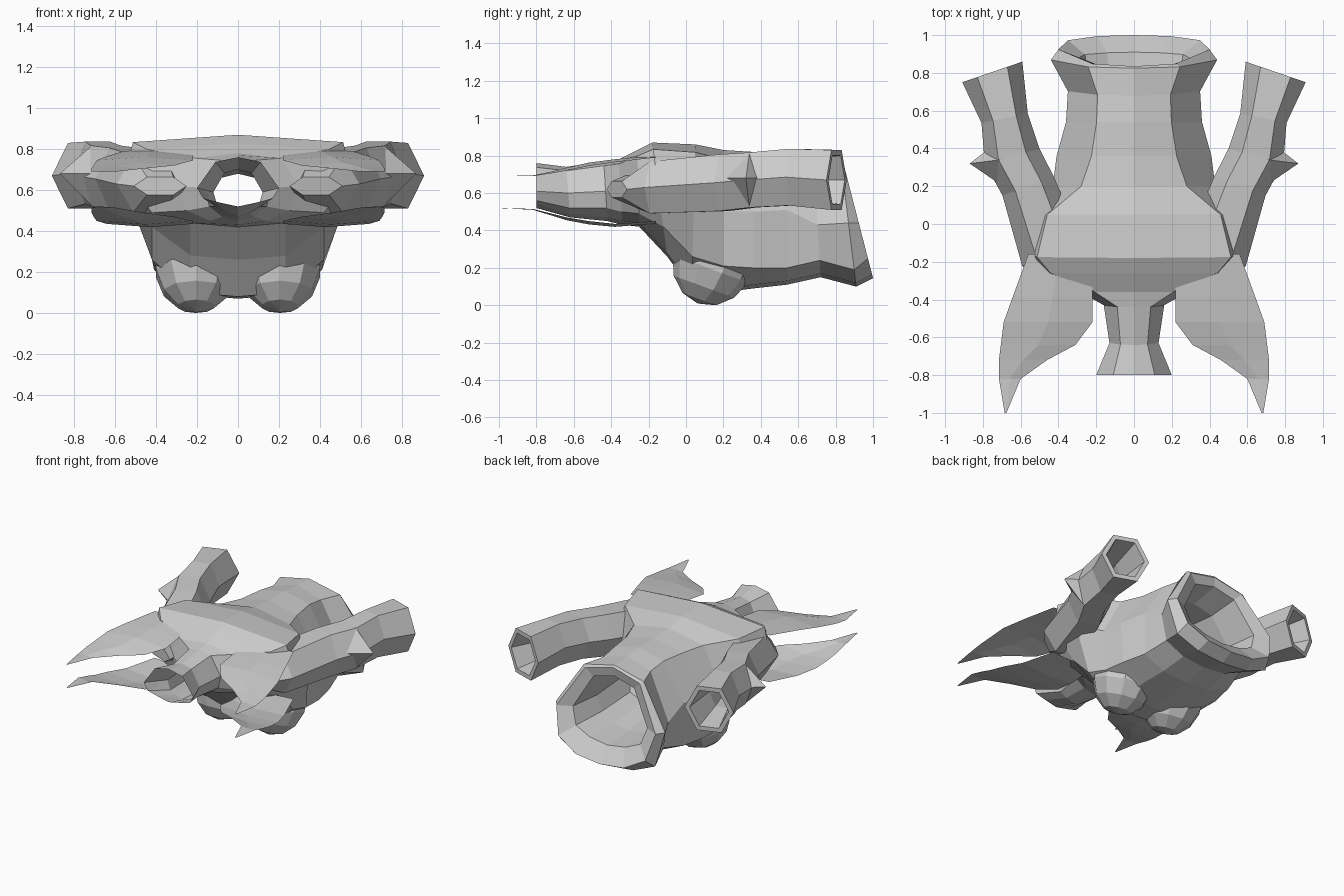
import bpy, bmesh
from math import sin, cos, pi
from mathutils import Matrix

if "Cube" in bpy.data.objects:
    bpy.data.objects.remove(bpy.data.objects["Cube"])


def finish(name, bm, mirror=False):
    bmesh.ops.recalc_face_normals(bm, faces=bm.faces)
    me = bpy.data.meshes.new(name)
    bm.to_mesh(me)
    bm.free()
    ob = bpy.data.objects.new(name, me)
    bpy.context.collection.objects.link(ob)
    if mirror:
        ob.modifiers.new("Mirror", 'MIRROR').use_mirror_merge = False
    return ob


def loft(bm, rings, closed=False, cap_first=False, cap_last=False):
    vs = [[bm.verts.new(p) for p in r] for r in rings]
    pairs = list(zip(vs, vs[1:])) + ([(vs[-1], vs[0])] if closed else [])
    n = len(vs[0])
    for a, b in pairs:
        for i in range(n):
            j = (i + 1) % n
            bm.faces.new((a[i], a[j], b[j], b[i]))
    if cap_first:
        bm.faces.new(vs[0])
    if cap_last:
        bm.faces.new(vs[-1])


def section(yt, yb, w, zt, zs, wl, zl, zb, flat=.55):
    """Ten sided symmetric ring, leaning from yt at the top to yb at the bottom."""
    half = [(0, zt), (flat * w, zt - .15 * (zt - zs)), (w, zs),
            (wl, zl), (.55 * wl, zb + .02), (0, zb)]
    pts = half + [(-x, z) for x, z in half[-2:0:-1]]
    return [(x, yt + (yb - yt) * (zt - z) / (zt - zb), z) for x, z in pts]


# Hollow body: front nozzle, shoulders, belly, flared rear lip, inner tunnel
nozzle = [(-.80, -.80, .20, .76, .61, .17, .56, .52),
          (-.64, -.62, .13, .74, .60, .11, .52, .47),
          (-.44, -.42, .16, .77, .61, .14, .52, .45)]
hull = [(-.36, -.34, .30, .78, .62, .25, .50, .43, .7),
        (-.26, -.25, .52, .83, .62, .42, .49, .42, .85),
        (-.18, -.10, .57, .87, .63, .42, .42, .26, .9),
        (.05, .03, .54, .86, .58, .42, .26, .08, .85),
        (.20, .20, .43, .83, .50, .41, .21, .07, .65),
        (.36, .36, .41, .82, .50, .40, .20, .09),
        (.54, .54, .36, .82, .51, .36, .20, .11),
        (.68, .72, .35, .81, .43, .32, .24, .15)]
lip = [(.825, .91, .44, .80, .44, .38, .19, .10),
       (.835, 1.0, .40, .785, .44, .35, .25, .145),
       (.825, .91, .30, .72, .44, .26, .32, .25)]
tunnel = [(.62, .66, .27, .68, .44, .22, .34, .26),
          (.20, .20, .24, .70, .50, .20, .38, .32),
          (-.35, -.35, .14, .71, .59, .12, .51, .46),
          (-.64, -.64, .12, .70, .59, .10, .52, .48)]
bm = bmesh.new()
loft(bm, [section(*s) for s in nozzle + hull + lip + tunnel], closed=True)
finish("body", bm)

# Two rounded belly lobes
bm = bmesh.new()
bmesh.ops.create_uvsphere(bm, u_segments=10, v_segments=7, radius=1,
                          matrix=Matrix.Translation((.205, .15, .25))
                          @ Matrix.Rotation(-.35, 4, 'X')
                          @ Matrix.Diagonal((.21, .22, .254, 1)))
lowest = min(v.co.z for v in bm.verts)
bmesh.ops.translate(bm, verts=bm.verts, vec=(0, 0, -lowest))
finish("belly_lobe", bm, True)


# Hexagonal side tubes, open at the rear
def hex_ring(x, y, z, rx, rz, lean):
    return [(x + rx * cos(k * pi / 3) * cos(lean),
             y - rx * cos(k * pi / 3) * sin(lean),
             z + rz * sin(k * pi / 3)) for k in range(6)]


path = [(.38, -.37, .62, .14, .05, -.4),
        (.43, -.17, .63, .17, .16, .3),
        (.56, .20, .655, .145, .175, .35),
        (.645, .36, .67, .15, .17, .25),
        (.685, .56, .685, .125, .175, .2),
        (.75, .805, .67, .168, .185, .33),
        (.75, .805, .67, .135, .15, .33),
        (.68, .56, .67, .09, .11, .2),
        (.57, .25, .66, .09, .11, .3)]
bm = bmesh.new()
loft(bm, [hex_ring(*p) for p in path], cap_first=True, cap_last=True)
finish("side_tube", bm, True)

# Pointed spur on the outside of each tube
bm = bmesh.new()
base = [bm.verts.new(p) for p in ((.68, .19, .68), (.71, .34, .82),
                                  (.78, .39, .68), (.71, .34, .52))]
tip = bm.verts.new((.87, .32, .68))
for i in range(4):
    bm.faces.new((base[i], base[(i + 1) % 4], tip))
finish("tube_spur", bm, True)

# Thin upper and lower fins sweeping forward: y, inner x, outer x, upper z, lower z
rows = [(-.16, .22, .56, .79, .45), (-.38, .22, .64, .765, .435),
        (-.52, .22, .69, .745, .45), (-.64, .31, .705, .72, .47),
        (-.72, .46, .715, .705, .49), (-.82, .60, .715, .69, .515),
        (-1.0, .675, .685, .69, .52)]
for name, col, bend in (("upper_fin", 3, .015), ("lower_fin", 4, -.015)):
    bm = bmesh.new()
    prev = None
    for r in rows:
        y, a, b, z = r[0], r[1], r[2], r[col]
        ridge = bend * (b - a) / .4
        cur = [bm.verts.new(p) for p in
               ((a, y, z), ((a + b) / 2, y, z + ridge), (b, y, z))]
        if prev:
            for i in range(2):
                bm.faces.new((prev[i], prev[i + 1], cur[i + 1], cur[i]))
        prev = cur
    finish(name, bm, True)
